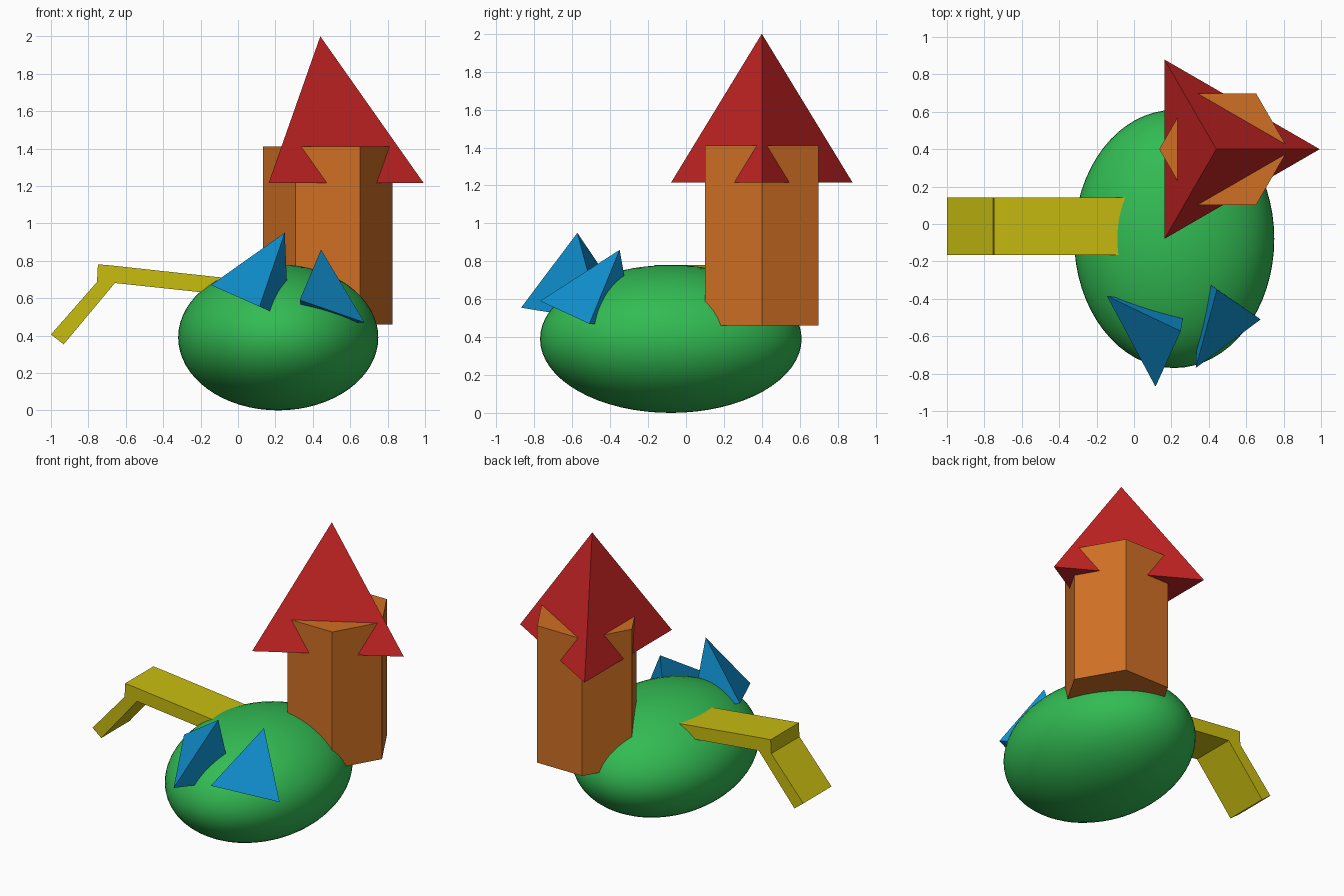
import bpy, bmesh, math
from mathutils import Vector

if "Cube" in bpy.data.objects:
    bpy.data.objects.remove(bpy.data.objects["Cube"])


def material(name, r, g, b):
    lin = [((c / 255 + 0.055) / 1.055) ** 2.4 for c in (r, g, b)]
    m = bpy.data.materials.new(name)
    m.diffuse_color = (*lin, 1)
    m.use_nodes = True
    m.node_tree.nodes["Principled BSDF"].inputs["Base Color"].default_value = m.diffuse_color
    return m


green = material("green", 50, 187, 83)
red = material("red", 200, 36, 36)
orange = material("orange", 208, 112, 36)
yellow = material("yellow", 200, 188, 16)
blue = material("blue", 16, 146, 210)


def finish(bm, name, mat):
    bmesh.ops.recalc_face_normals(bm, faces=bm.faces)
    me = bpy.data.meshes.new(name)
    bm.to_mesh(me)
    bm.free()
    me.materials.append(mat)
    ob = bpy.data.objects.new(name, me)
    bpy.context.collection.objects.link(ob)
    return ob


def cone(name, mat, sides, r1, r2, x, y, z0, z1):
    bm = bmesh.new()
    bmesh.ops.create_cone(bm, cap_ends=True, segments=sides, radius1=r1,
                          radius2=r2, depth=z1 - z0)
    # turn so that one corner points along +x
    v0 = max(bm.verts, key=lambda v: v.co.xy.length).co
    a = -math.atan2(v0.y, v0.x)
    for v in bm.verts:
        px, py = v.co.x, v.co.y
        v.co = (px * math.cos(a) - py * math.sin(a) + x,
                px * math.sin(a) + py * math.cos(a) + y,
                v.co.z + (z0 + z1) / 2)
    return finish(bm, name, mat)


def tetrahedron(name, mat, corners):
    bm = bmesh.new()
    vs = [bm.verts.new(c) for c in corners]
    for skip in range(4):
        bm.faces.new([v for i, v in enumerate(vs) if i != skip])
    return finish(bm, name, mat)


# Rounded body
bm = bmesh.new()
bmesh.ops.create_uvsphere(bm, u_segments=64, v_segments=32, radius=1)
for v in bm.verts:
    v.co = Vector((v.co.x * 0.535 + 0.215, v.co.y * 0.69 - 0.08, v.co.z * 0.39 + 0.39))
for f in bm.faces:
    f.smooth = True
finish(bm, "body", green)

# Six-sided tower with a three-sided roof
cone("tower", orange, 6, 0.345, 0.345, 0.48, 0.40, 0.46, 1.41)
cone("roof", red, 3, 0.553, 0, 0.44, 0.40, 1.215, 2.0)

# Bent arm: side profile extruded along y
profile = [(-1.0, 0.406), (-0.932, 0.353), (-0.658, 0.681), (0.1, 0.60),
           (0.1, 0.69), (-0.68, 0.775), (-0.749, 0.781), (-0.754, 0.686)]
bm = bmesh.new()
face = bm.faces.new([bm.verts.new((x, -0.167, z)) for x, z in profile])
ext = bmesh.ops.extrude_face_region(bm, geom=[face], use_keep_orig=True)
for g in ext["geom"]:
    if isinstance(g, bmesh.types.BMVert):
        g.co.y = 0.142
finish(bm, "arm", yellow)

# Front spikes, each with its last corner sunk into the body
tetrahedron("left_spike", blue, [(-0.145, -0.385, 0.67), (0.25, -0.573, 0.95),
                                 (0.115, -0.87, 0.555), (0.27, -0.45, 0.486)])
tetrahedron("right_spike", blue, [(0.444, -0.35, 0.86), (0.33, -0.77, 0.59),
                                  (0.677, -0.51, 0.47), (0.35, -0.28, 0.47)])
